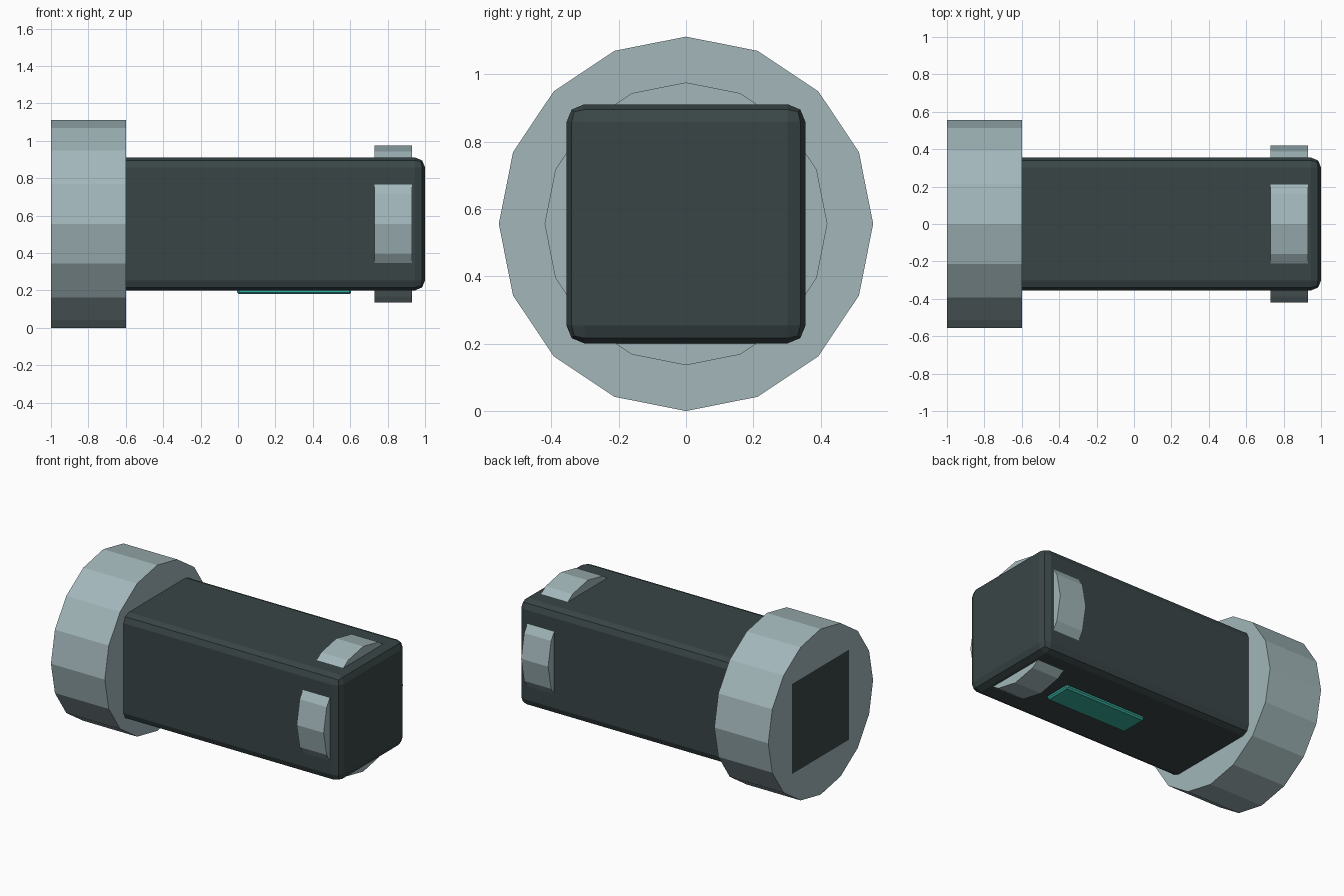
import bpy
from math import pi

if "Cube" in bpy.data.objects:
    bpy.data.objects.remove(bpy.data.objects["Cube"])

CZ = 0.556  # height of the long axis


def material(name, rgb):
    m = bpy.data.materials.new(name)
    m.diffuse_color = (*rgb, 1)
    m.use_nodes = True
    m.node_tree.nodes["Principled BSDF"].inputs["Base Color"].default_value = m.diffuse_color
    return m


dark = material("dark_casing", (0.042, 0.06, 0.062))
steel = material("pale_metal", (0.36, 0.47, 0.49))
teal = material("teal_light", (0.04, 0.42, 0.34))


def box(name, centre, size, bevel, segments, mat):
    bpy.ops.mesh.primitive_cube_add(size=1, location=centre)
    ob = bpy.context.object
    ob.name = name
    ob.scale = size
    bpy.ops.object.transform_apply(location=False, rotation=False, scale=True)
    mod = ob.modifiers.new("bevel", 'BEVEL')
    mod.width = bevel
    mod.segments = segments
    ob.data.materials.append(mat)
    return ob


def disc(name, x0, x1, radius, mat):
    # 16-sided cylinder along x with a vertex at the top
    bpy.ops.mesh.primitive_cylinder_add(
        vertices=16, radius=radius, depth=x1 - x0,
        location=((x0 + x1) / 2, 0, CZ), rotation=(0, pi / 2, 0))
    ob = bpy.context.object
    ob.name = name
    ob.data.materials.append(mat)
    return ob


# Long square casing with rounded edges, running through to the rear
box("casing", (0, 0, CZ), (2.0, 0.71, 0.71), 0.053, 2, dark)

# Large rear collar and the front band that pokes through each side
disc("rear_collar", -1.0, -0.6, 0.556, steel)
disc("front_band", 0.73, 0.93, 0.42, steel)

# Thin coloured strip under the casing
box("underside_strip", (0.3, 0, 0.2), (0.61, 0.19, 0.04), 0.01, 1, teal)
